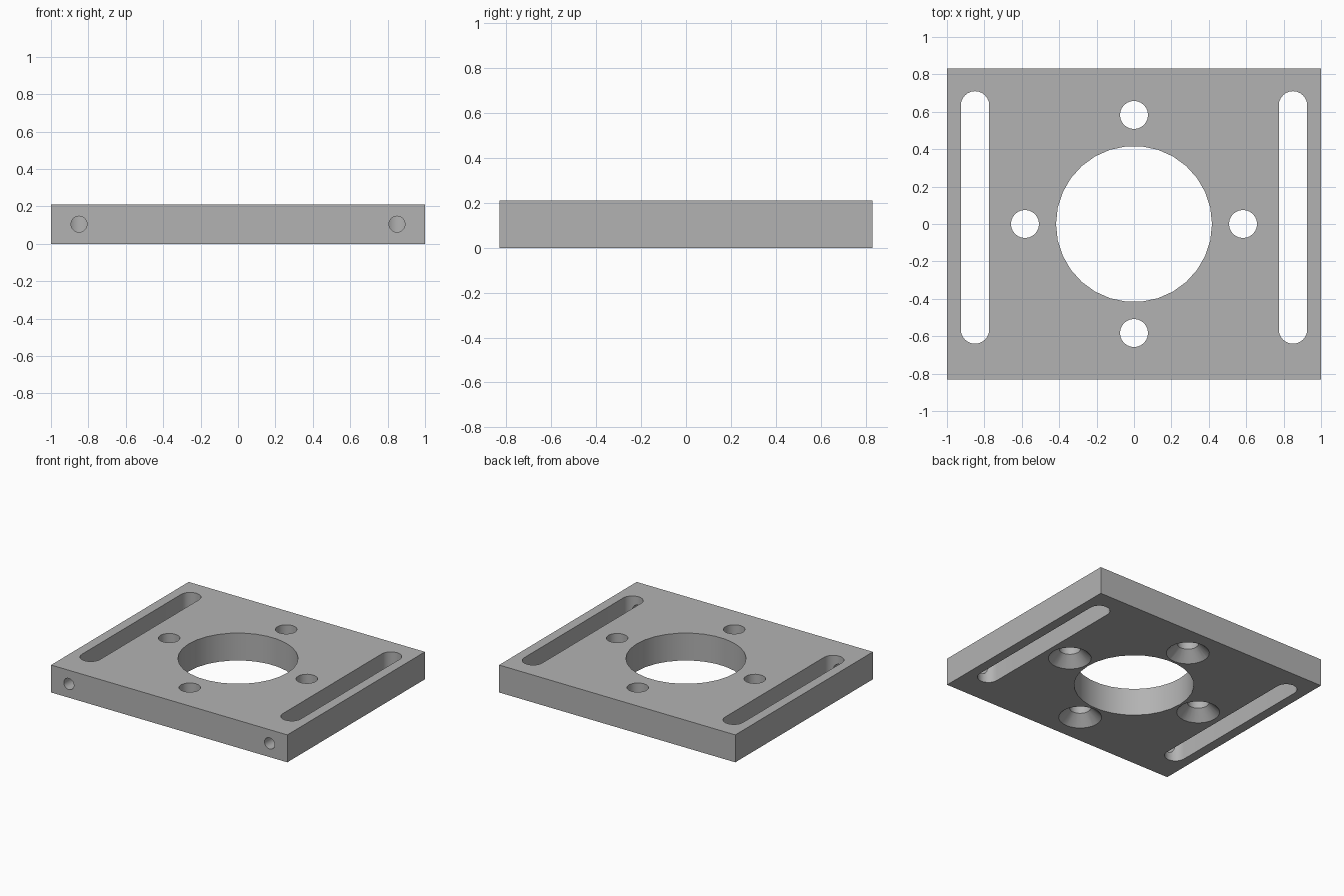
import bpy
import bmesh
import math
from mathutils import Matrix, Vector

WIDTH, DEPTH, HEIGHT = 2.0, 1.664, 0.21
SLOT_X, SLOT_R = 0.85, 0.076
SLOT_FRONT, SLOT_BACK = -0.64, 0.71
BORE_R, BOLT_CIRCLE, BOLT_R, SINK_R = 0.417, 0.583, 0.075, 0.15

old = bpy.data.objects.get("Cube")
if old:
    bpy.data.objects.remove(old, do_unlink=True)

grey = bpy.data.materials.new("plain grey")
grey.use_nodes = True
colour = (0.45, 0.45, 0.45, 1)
grey.diffuse_color = colour
grey.node_tree.nodes["Principled BSDF"].inputs["Base Color"].default_value = colour


def finish(name, bm):
    bmesh.ops.recalc_face_normals(bm, faces=bm.faces)
    mesh = bpy.data.meshes.new(name)
    bm.to_mesh(mesh)
    bm.free()
    mesh.materials.append(grey)
    obj = bpy.data.objects.new(name, mesh)
    bpy.context.collection.objects.link(obj)
    return obj


def prism(name, outline, z0, z1):
    bm = bmesh.new()
    face = bm.faces.new([bm.verts.new((x, y, z0)) for x, y in outline])
    grown = bmesh.ops.extrude_face_region(bm, geom=[face])["geom"]
    top = [v for v in grown if isinstance(v, bmesh.types.BMVert)]
    bmesh.ops.translate(bm, verts=top, vec=(0, 0, z1 - z0))
    return finish(name, bm)


def cone(name, r1, r2, length, sides, matrix):
    bm = bmesh.new()
    bmesh.ops.create_cone(bm, cap_ends=True, segments=sides, radius1=r1,
                          radius2=r2, depth=length, matrix=matrix)
    return finish(name, bm)


def arc(cx, cy, r, start, end, steps):
    angles = [start + (end - start) * i / steps for i in range(steps + 1)]
    return [(cx + r * math.cos(a), cy + r * math.sin(a)) for a in angles]


# Plate body
w, d = WIDTH / 2, DEPTH / 2
plate = prism("mounting_plate", [(-w, -d), (w, -d), (w, d), (-w, d)], 0, HEIGHT)

# Central bore
turn = Matrix.Rotation(math.pi / 2, 4, "Z")
middle = Matrix.Translation((0, 0, HEIGHT / 2))
cutters = [cone("bore_cutter", BORE_R, BORE_R, 1, 30, middle @ turn)]

# Four bolt holes, countersunk from below
for i in range(4):
    a = i * math.pi / 2
    at = Vector((math.cos(a), math.sin(a), 0)) * BOLT_CIRCLE
    cutters.append(cone("bolt_cutter", BOLT_R, BOLT_R, 1, 24, Matrix.Translation(at)))
    # The cone runs past the underside at the same slope
    extra = 0.05
    depth = SINK_R - BOLT_R + extra
    lift = Vector((0, 0, depth / 2 - extra))
    cutters.append(cone("countersink_cutter", SINK_R + extra, BOLT_R, depth, 24,
                        Matrix.Translation(at + lift)))

# Long side slots and the screw holes that reach them from the front
for side in (-1, 1):
    x = side * SLOT_X
    outline = arc(x, SLOT_BACK - SLOT_R, SLOT_R, 0, math.pi, 12)
    outline += arc(x, SLOT_FRONT + SLOT_R, SLOT_R, math.pi, 2 * math.pi, 12)
    cutters.append(prism("slot_cutter", outline, -0.1, HEIGHT + 0.1))
    place = Matrix.Translation((x, -d + 0.1, HEIGHT / 2))
    cutters.append(cone("screw_cutter", 0.043, 0.043, 0.34, 20,
                        place @ Matrix.Rotation(math.pi / 2, 4, "X")))

# Cut everything, then drop the cutters
bpy.context.view_layer.objects.active = plate
for cutter in cutters:
    cutter.hide_render = True
    mod = plate.modifiers.new("cut", "BOOLEAN")
    mod.operation = "DIFFERENCE"
    mod.solver = "EXACT"
    mod.object = cutter
    bpy.ops.object.modifier_apply(modifier=mod.name)
    bpy.data.objects.remove(cutter, do_unlink=True)

bpy.ops.object.select_all(action="DESELECT")
plate.select_set(True)
bpy.ops.object.shade_smooth_by_angle(angle=math.radians(30))
